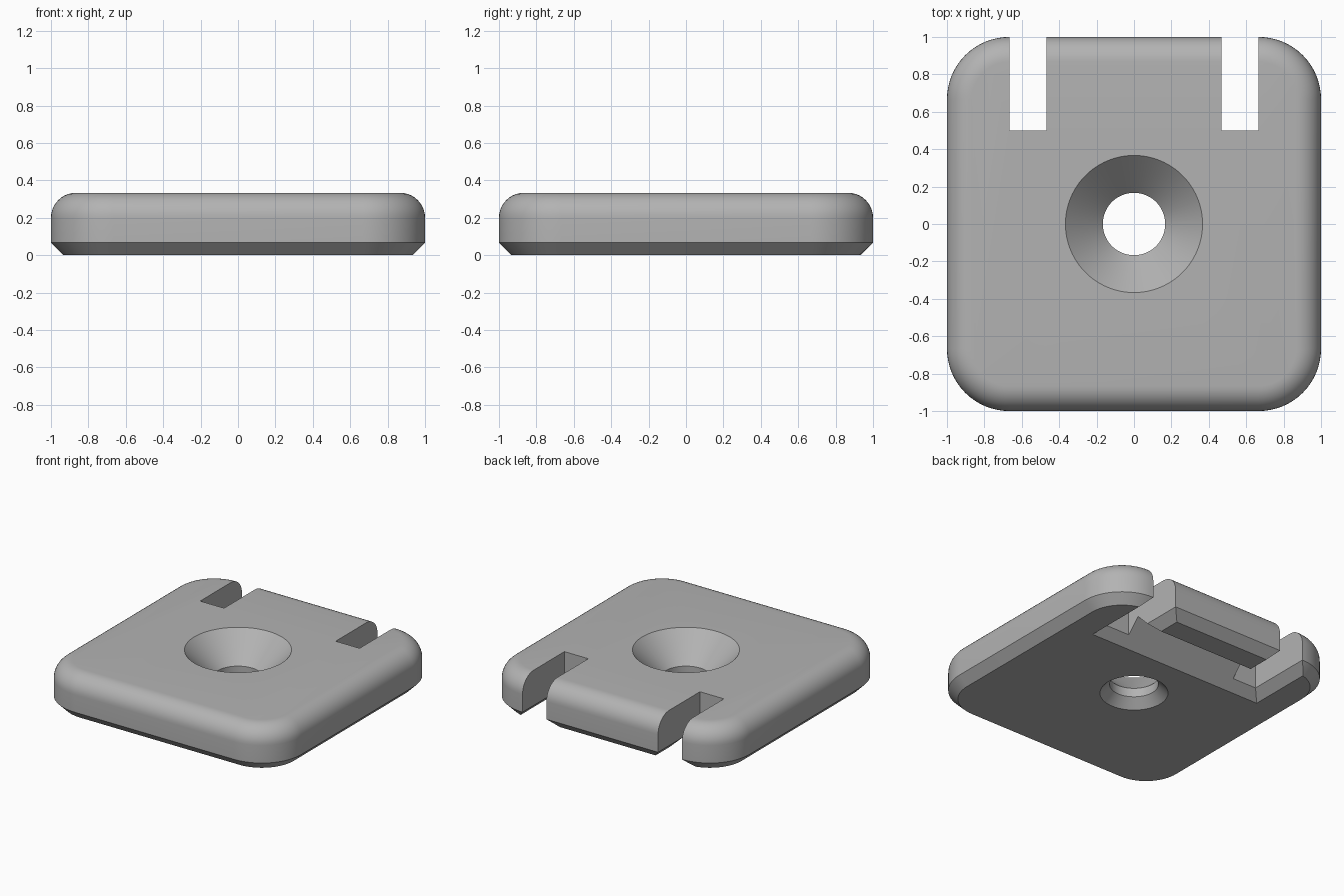
import bpy, bmesh, math

U = 1 / 15            # working unit: the plate is 30 units square
HALF, THICK, CORNER, FILLET, CHAMFER = 15, 5, 5, 2, 1

if "Cube" in bpy.data.objects:
    bpy.data.objects.remove(bpy.data.objects["Cube"])

grey = bpy.data.materials.new("light_grey")
grey.use_nodes = True
colour = (0.45, 0.45, 0.45, 1)
grey.diffuse_color = colour
grey.node_tree.nodes["Principled BSDF"].inputs["Base Color"].default_value = colour


def loft(name, rings):
    """Closed solid through a stack of rings with equal point counts."""
    bm = bmesh.new()
    loops = [[bm.verts.new((x * U, y * U, z * U)) for x, y, z in r] for r in rings]
    n = len(loops[0])
    for a, b in zip(loops, loops[1:]):
        for i in range(n):
            j = (i + 1) % n
            bm.faces.new((a[i], a[j], b[j], b[i]))
    bm.faces.new(loops[0][::-1])
    bm.faces.new(loops[-1])
    bmesh.ops.recalc_face_normals(bm, faces=bm.faces)
    mesh = bpy.data.meshes.new(name)
    bm.to_mesh(mesh)
    bm.free()
    obj = bpy.data.objects.new(name, mesh)
    bpy.context.collection.objects.link(obj)
    mesh.materials.append(grey)
    return obj


def rounded_square(inset, z, steps=16):
    r, c = CORNER - inset, HALF - CORNER
    pts = []
    for k, (sx, sy) in enumerate(((1, 1), (-1, 1), (-1, -1), (1, -1))):
        for i in range(steps + 1):
            a = math.pi / 2 * (k + i / steps)
            pts.append((sx * c + r * math.cos(a), sy * c + r * math.sin(a), z))
    return pts


def circle(r, z, n=96):
    return [(r * math.cos(math.tau * i / n), r * math.sin(math.tau * i / n), z)
            for i in range(n)]


def rectangle(x0, x1, y0, y1, z):
    return [(x0, y0, z), (x1, y0, z), (x1, y1, z), (x0, y1, z)]


# Plate: chamfered underneath, rounded over on top
rings = [rounded_square(CHAMFER, 0), rounded_square(0, CHAMFER)]
for i in range(11):
    a = math.pi / 2 * i / 10
    rings.append(rounded_square(FILLET * (1 - math.cos(a)),
                                THICK - FILLET + FILLET * math.sin(a)))
plate = loft("plate", rings)

# Countersunk hole with a chamfered lower rim
cutters = [loft("hole_cutter", [circle(3.5, -1), circle(3.5, 0), circle(2.5, 1),
                                circle(2.5, 2), circle(5.5, 5), circle(5.5, 6)])]

# Two slots beside the tongue, flared at the bottom
for side, x in (("left", 8.5), ("right", -8.5)):
    levels = ((2, -1), (0, 1), (0, 7))
    cutters.append(loft(side + "_slot_cutter", [
        rectangle(x - 1.5 - f, x + 1.5 + f, 7.5 - f, 18, z) for f, z in levels]))

# V groove that thins the root of the tongue from below
groove = [(5.5, -1), (12.5, -1), (9, 2.5)]
cutters.append(loft("groove_cutter", [[(x, y, z) for y, z in groove] for x in (-7.2, 7.2)]))

bpy.context.view_layer.objects.active = plate
plate.select_set(True)
for cutter in cutters:
    mod = plate.modifiers.new(cutter.name, "BOOLEAN")
    mod.operation = "DIFFERENCE"
    mod.solver = "EXACT"
    mod.object = cutter
    bpy.ops.object.modifier_apply(modifier=mod.name)
for cutter in cutters:
    bpy.data.objects.remove(cutter)

bpy.ops.object.shade_smooth_by_angle(angle=math.radians(30))
